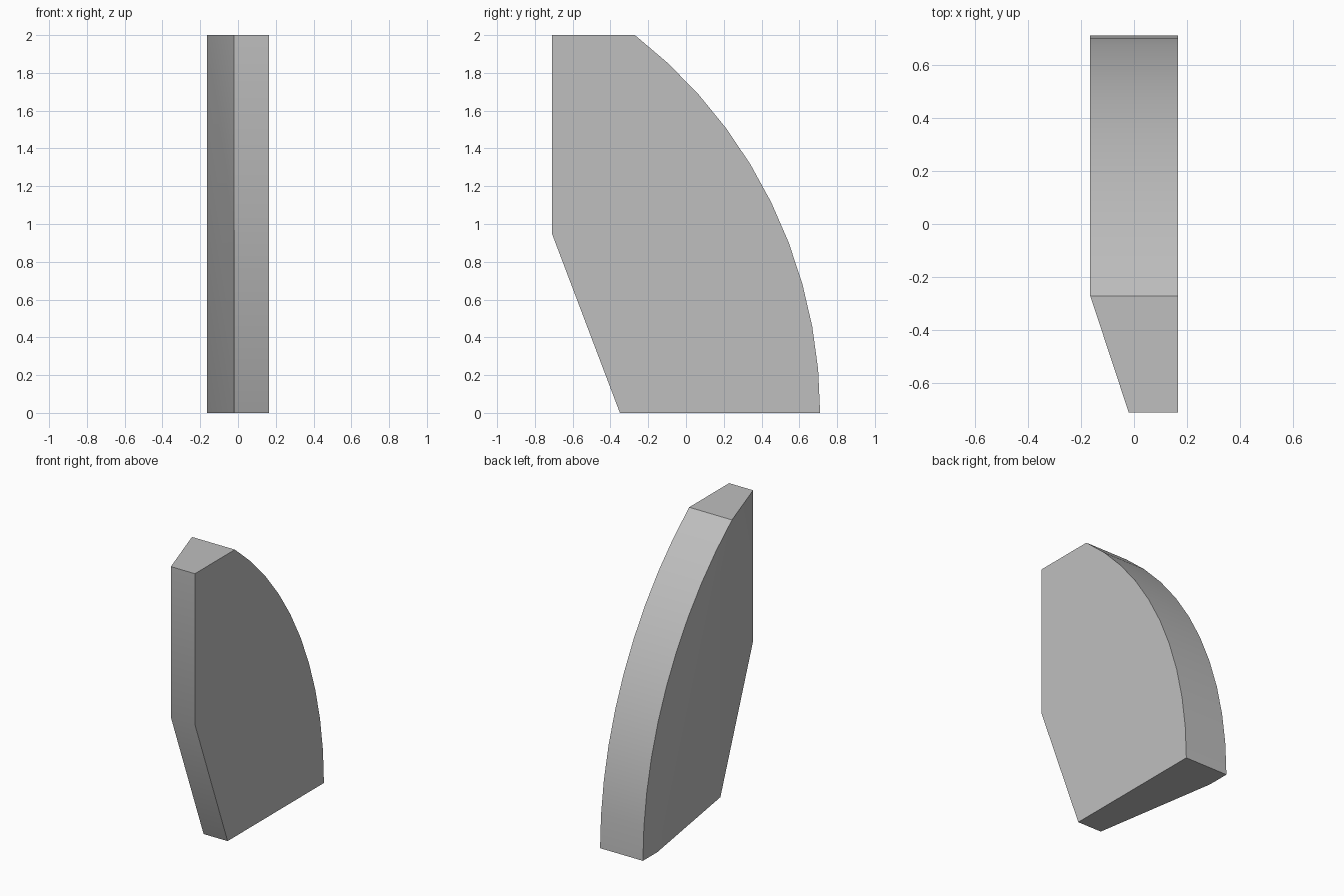
import bpy
import bmesh
import math

cube = bpy.data.objects.get("Cube")
if cube:
    bpy.data.objects.remove(cube, do_unlink=True)

HALF = 0.165      # half thickness
TAPER = -0.02     # x of the thin leading edge
RADIUS = 2.53     # radius of the curved back
BACK = 0.71
STEPS = 10

# Material
grey = bpy.data.materials.new("plain_grey")
grey.use_nodes = True
colour = (0.52, 0.52, 0.52, 1)
grey.diffuse_color = colour
grey.node_tree.nodes["Principled BSDF"].inputs["Base Color"].default_value = colour

# Side profile: curved back from bottom to top, then the bent front edge
sweep = math.asin(2 / RADIUS)
curve = [(BACK - RADIUS + RADIUS * math.cos(sweep * i / STEPS),
          RADIUS * math.sin(sweep * i / STEPS)) for i in range(STEPS + 1)]
front = [(-BACK, 2), (-BACK, 0.95), (-0.35, 0)]

bm = bmesh.new()


def row(points, x):
    return [bm.verts.new((x, y, z)) for y, z in points]


left_curve, right_curve = row(curve, HALF), row(curve, -HALF)
left_front, right_front = row(front, HALF), row(front, TAPER)
fold = bm.verts.new((-HALF, 0.55, 0))

# Flat left side, and the flat part of the right side
bm.faces.new(left_curve + left_front)
bm.faces.new(right_curve + [fold])

# Tapered part of the right side
top = right_curve[-1]
bm.faces.new((top, right_front[0], right_front[1]))
bm.faces.new((top, right_front[1], right_front[2]))
bm.faces.new((top, right_front[2], fold))

# Curved back and bent front
for a, b in ((left_curve, right_curve), (left_front, right_front)):
    for i in range(len(a) - 1):
        bm.faces.new((a[i], a[i + 1], b[i + 1], b[i]))

# Top and bottom ends
bm.faces.new((left_curve[-1], left_front[0], right_front[0], top))
bm.faces.new((left_curve[0], right_curve[0], fold, right_front[2], left_front[2]))
bmesh.ops.recalc_face_normals(bm, faces=bm.faces)

mesh = bpy.data.meshes.new("tapered_panel")
bm.to_mesh(mesh)
bm.free()
mesh.materials.append(grey)
panel = bpy.data.objects.new("tapered_panel", mesh)
bpy.context.collection.objects.link(panel)

bpy.ops.object.select_all(action="DESELECT")
panel.select_set(True)
bpy.context.view_layer.objects.active = panel
bpy.ops.object.shade_smooth_by_angle(angle=math.radians(30))
